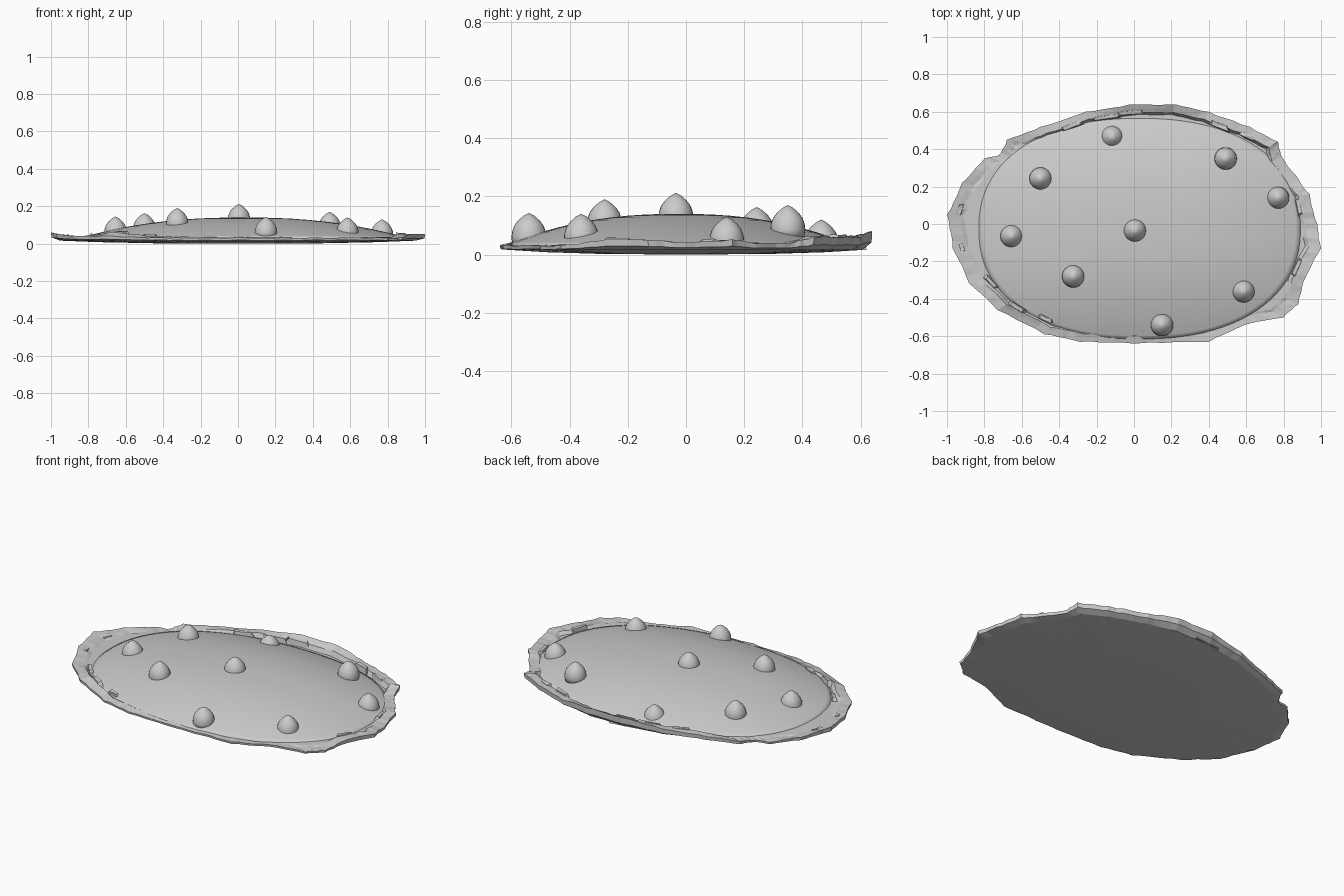
import bpy, bmesh, math, random
from mathutils import Vector

random.seed(4)
if "Cube" in bpy.data.objects:
    bpy.data.objects.remove(bpy.data.objects["Cube"], do_unlink=True)

grey = bpy.data.materials.new("stone grey")
grey.use_nodes = True
grey.diffuse_color = (0.6, 0.6, 0.6, 1)
grey.node_tree.nodes["Principled BSDF"].inputs["Base Color"].default_value = (0.6, 0.6, 0.6, 1)


def finish(name, bm, smooth=False):
    bmesh.ops.recalc_face_normals(bm, faces=bm.faces)
    mesh = bpy.data.meshes.new(name)
    bm.to_mesh(mesh)
    bm.free()
    obj = bpy.data.objects.new(name, mesh)
    bpy.context.collection.objects.link(obj)
    mesh.materials.append(grey)
    for face in mesh.polygons:
        face.use_smooth = smooth
    return obj


def loft(name, rings, start=None, end=None, smooth=False):
    """Skin closed rings of points, with optional pole points at both ends."""
    bm = bmesh.new()
    rows = [[bm.verts.new(p) for p in ring] for ring in rings]
    count = len(rows[0])
    for a, b in zip(rows, rows[1:]):
        for i in range(count):
            j = (i + 1) % count
            bm.faces.new((a[i], a[j], b[j], b[i]))
    for pole, row in ((start, rows[0]), (end, rows[-1])):
        if pole:
            tip = bm.verts.new(pole)
            for i in range(count):
                bm.faces.new((row[i], row[(i + 1) % count], tip))
    return finish(name, bm, smooth)


CENTRE = Vector((0.03, -0.025, 0))
HALF_X, HALF_Y, POWER = 0.86, 0.59, 2.25


def dome_point(angle, r):
    c, s = math.cos(angle), math.sin(angle)
    k = r * (abs(c) ** POWER + abs(s) ** POWER) ** (-1 / POWER)
    return CENTRE + Vector((HALF_X * k * c, HALF_Y * k * s, 0.035 + 0.105 * (1 - r ** 2.3)))


# Ragged rim outline: x, y, ridge height, lip height (in hundredths)
outline = [
    (100, -13, 5, 5), (98, 0, 4, 4), (94, 16, 5, 5), (88, 24, 4, 4), (79, 36, 4, 4),
    (77, 44, 6, 6), (62, 52, 6, 6), (40, 60, 6, 6), (22, 64, 6, 8), (-2, 64, 6, 8),
    (-26, 60, 6, 6), (-50, 52, 5, 5), (-68, 45, 3, 4), (-72, 37, 3, 3), (-80, 35, 3, 3),
    (-92, 22, 3, 4), (-100, 5, 4, 6), (-97, -13, 4, 5), (-88, -32, 4, 4), (-73, -46, 6, 4),
    (-48, -59, 4, 3), (-29, -63, 4, 3), (0, -64, 4, 3), (40, -63, 3, 3), (59, -54, 3, 3),
    (80, -50, 3, 3), (88, -43, 3, 3), (92, -28, 5, 5),
]
edge = []
STEPS = 5
for a, b in zip(outline, outline[1:] + outline[:1]):
    a, b = Vector(a) / 100, Vector(b) / 100
    for s in range(STEPS):
        p = a.lerp(b, s / STEPS)
        shrink = 1 - random.uniform(0, 0.007) * (s > 0)
        edge.append((p[0] * shrink, p[1] * shrink, p[2] + random.uniform(-0.003, 0.003),
                     p[3] + random.uniform(-0.002, 0.003)))


def toward(t, z):
    return [Vector((x * t, y * t, z(ridge, lip))) for x, y, ridge, lip in edge]


# Rim of thin broken plates that curl upward, over a shallow bowl
loft("ragged_rim", [
    toward(0.8, lambda ridge, lip: 0.035),
    toward(0.915, lambda ridge, lip: 0.033),
    toward(0.935, lambda ridge, lip: ridge),
    toward(0.965, lambda ridge, lip: 0.5 * (ridge + lip)),
    toward(1.0, lambda ridge, lip: lip),
    toward(0.997, lambda ridge, lip: 0.5 * lip + 0.003),
    toward(0.95, lambda ridge, lip: 0.016),
    toward(0.75, lambda ridge, lip: 0.008),
    toward(0.45, lambda ridge, lip: 0.002),
], end=(0, 0, 0))

# Broad smooth dome
SEGMENTS = 96
turns = [2 * math.pi * i / SEGMENTS for i in range(SEGMENTS)]
radii = [1.0, 0.97, 0.93, 0.88, 0.8, 0.7, 0.6, 0.5, 0.4, 0.3, 0.2, 0.1]
skirt = [dome_point(t, 1) - Vector((0, 0, 0.012)) for t in turns]
loft("dome", [skirt] + [[dome_point(t, r) for t in turns] for r in radii],
     end=dome_point(0, 0), smooth=True)

# Egg shaped studs: x, y, height of tip
studs = [
    (0.005, -0.035, 0.212), (-0.325, -0.28, 0.19), (-0.655, -0.065, 0.145), (-0.5, 0.243, 0.163),
    (-0.117, 0.465, 0.12), (0.49, 0.35, 0.17), (0.77, 0.14, 0.13), (0.585, -0.36, 0.14),
    (0.15, -0.54, 0.143),
]
profile = [(0.056, -0.03), (0.06, 0), (0.058, 0.02), (0.051, 0.04), (0.038, 0.058), (0.019, 0.075)]
for n, (x, y, tip) in enumerate(studs, 1):
    base = tip - 0.085
    rings = [[(x + r * math.cos(t), y + r * math.sin(t), max(base + h, 0.02)) for t in turns[::4]]
             for r, h in profile]
    loft(f"stud_{n}", rings, start=(x, y, max(base - 0.03, 0.02)), end=(x, y, tip), smooth=True)

# Broken rock shards along the rim: angle in degrees, distance factor, length
shards = [(176, 0.95, 0.07), (188, 0.95, 0.06), (203, 0.9, 0.1), (214, 0.92, 0.12),
          (225, 0.9, 0.1), (120, 0.93, 0.16), (105, 0.93, 0.2), (90, 0.93, 0.2),
          (50, 0.93, 0.15), (38, 0.94, 0.14), (6, 0.93, 0.12), (346, 0.93, 0.12)]
for n, (degrees, factor, length) in enumerate(shards, 1):
    angle = math.radians(degrees)
    near = min(edge, key=lambda p: abs((math.atan2(p[1], p[0]) - angle + math.pi) % math.tau - math.pi))
    i = edge.index(near)
    ahead, behind = edge[(i + 2) % len(edge)], edge[i - 2]
    along = Vector((ahead[0] - behind[0], ahead[1] - behind[1], 0)).normalized()
    across = Vector((along.y, -along.x, 0))
    middle = Vector((near[0], near[1], 0)) * factor
    height = near[2] + 0.006
    rings = []
    for z, scale in ((0.02, 1), (height, 0.7)):
        rings.append([middle + along * u * length / 2 * scale * random.uniform(0.7, 1.2)
                      + across * v * 0.016 * scale * random.uniform(0.6, 1.2)
                      + Vector((0, 0, z + random.uniform(-0.005, 0.005)))
                      for u, v in ((-1, -1), (1, -1), (1, 1), (-1, 1))])
    loft(f"rim_shard_{n}", rings, start=middle + Vector((0, 0, 0.02)),
         end=middle + Vector((0, 0, height)))
